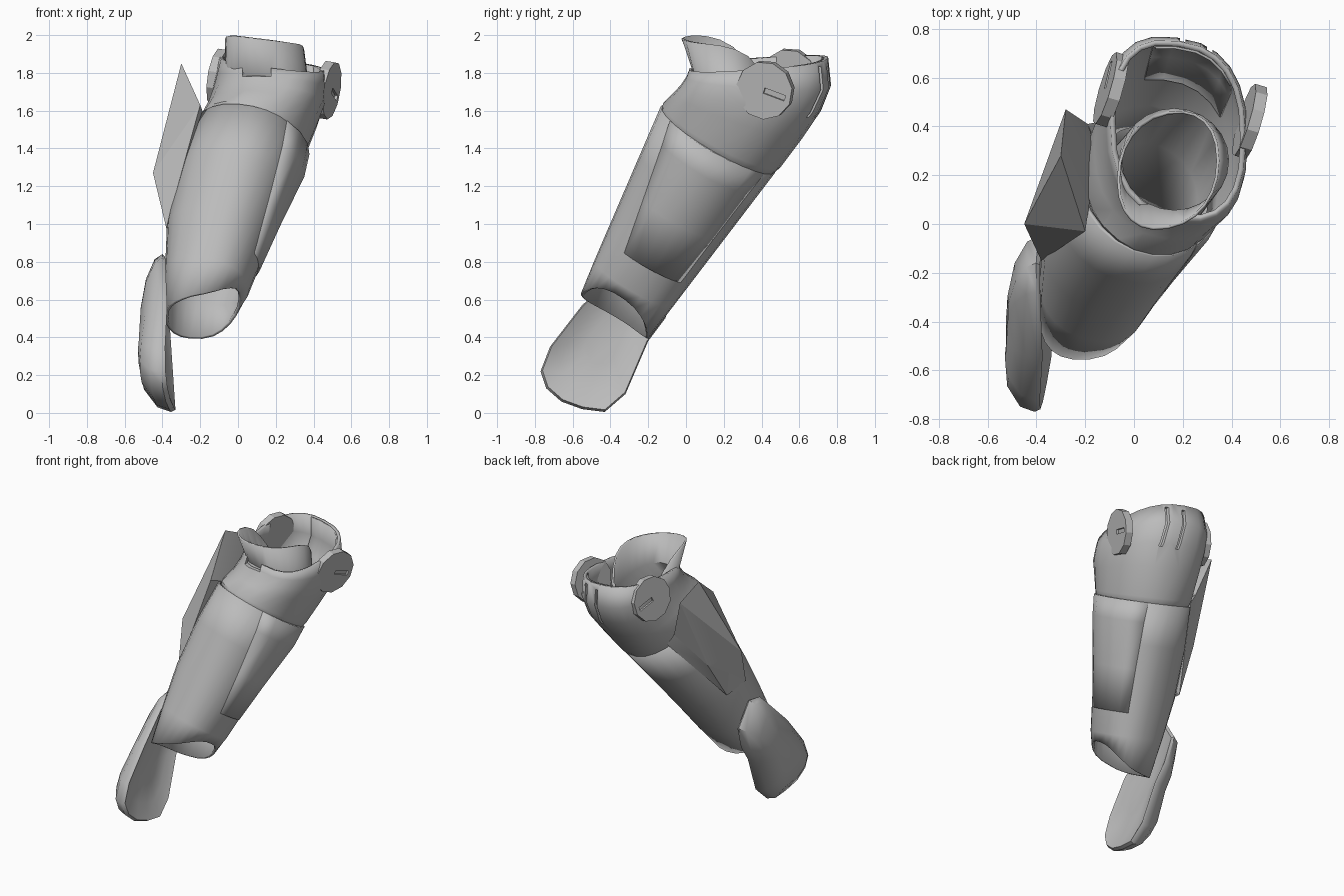
import bpy, bmesh
from math import cos, sin, pi, radians, copysign
from mathutils import Vector as V, Matrix

if "Cube" in bpy.data.objects:
    bpy.data.objects.remove(bpy.data.objects["Cube"])

grey = bpy.data.materials.new("plain grey")
grey.use_nodes = True
grey.diffuse_color = (0.5, 0.5, 0.5, 1)
grey.node_tree.nodes["Principled BSDF"].inputs["Base Color"].default_value = (0.5, 0.5, 0.5, 1)

# Forearm frame: X to the side, Y to the back, W along the arm
W = V((0.238, 0.49, 0.838)).normalized()
Y = V((0, 0.863, -0.505)).normalized()
X = Y.cross(W)
WRIST = V((-0.19, -0.385, 0.5))
LENGTH = 1.13
SIDES = 24
TURN = [2 * pi * i / SIDES for i in range(SIDES)]


def finish(name, bm, smooth=35):
    me = bpy.data.meshes.new(name)
    bm.to_mesh(me)
    bm.free()
    ob = bpy.data.objects.new(name, me)
    bpy.context.collection.objects.link(ob)
    me.materials.append(grey)
    bpy.ops.object.select_all(action='DESELECT')
    ob.select_set(True)
    bpy.context.view_layer.objects.active = ob
    if smooth:
        bpy.ops.object.shade_smooth_by_angle(angle=radians(smooth))
    return ob


def ring(center, ax, ay, power=1.0, angles=TURN):
    """Ellipse of points; a power under 1 makes it squarer."""
    def soft(v):
        return copysign(abs(v) ** power, v)
    return [V(center) + V(ax) * soft(cos(t)) + V(ay) * soft(sin(t)) for t in angles]


def loft(name, rings, closed=True, cap=False, smooth=35):
    bm = bmesh.new()
    rows = [[bm.verts.new(p) for p in r] for r in rings]
    n = len(rows[0])
    for a, b in zip(rows, rows[1:]):
        for i in range(n if closed else n - 1):
            j = (i + 1) % n
            bm.faces.new((a[i], a[j], b[j], b[i]))
    if cap:
        bm.faces.new(rows[0][::-1])
        bm.faces.new(rows[-1])
        bmesh.ops.recalc_face_normals(bm, faces=bm.faces)
    return finish(name, bm, smooth)


def apply_mod(ob, kind, **settings):
    mod = ob.modifiers.new(kind.lower(), kind)
    for key, value in settings.items():
        setattr(mod, key, value)
    bpy.context.view_layer.objects.active = ob
    bpy.ops.object.modifier_apply(modifier=mod.name)


def thicken(ob, t):
    apply_mod(ob, 'SOLIDIFY', thickness=t, offset=-1)


def cut(ob, matrix, size):
    bm = bmesh.new()
    bmesh.ops.create_cube(bm, size=1, matrix=matrix @ Matrix.Diagonal((*size, 1)))
    tool = finish("cutter", bm, 0)
    apply_mod(ob, 'BOOLEAN', operation='DIFFERENCE', object=tool, solver='EXACT')
    bpy.data.objects.remove(tool)


def frame(origin, x, y, z):
    m = Matrix((x, y, z)).transposed().to_4x4()
    m.translation = origin
    return m


def sleeve_ring(f, angles=TURN, power=1.0):
    return ring(WRIST + W * LENGTH * f, X * (0.175 + 0.115 * f),
                Y * (0.215 + 0.135 * f), power, angles)


# Forearm sleeve, swelling towards the fin side, wrist opening cut higher outside
rings = []
for f, swell, power in ((0, 0.02, 0.85), (0.2, 0.06, 0.92), (0.45, 0.09, 1),
                        (0.75, 0.075, 1), (1, 0.03, 1)):
    rings.append([p - X * swell * max(0, -cos(t)) ** 0.6
                  for p, t in zip(sleeve_ring(f, power=power), TURN)])
rings[0] = [p + W * (0.2 * ((1 + cos(t + 0.15)) / 2) ** 2 - 0.035)
            for p, t in zip(rings[0], TURN)]
thicken(loft("forearm_sleeve", rings), 0.018)

# Side panel, flush at its edges and bulging in the middle
STEPS = 6
rows = []
for f, bulge, first, last in ((0.34, 0.005, -0.5, 0.95), (0.6, 0.015, -0.65, 0.98),
                              (0.88, 0.035, -0.8, 1.02), (1, 0.015, -0.88, 1.05)):
    span = [first + (last - first) * i / STEPS for i in range(STEPS + 1)]
    rows.append([p + X * (0.004 + bulge * sin(pi * i / STEPS))
                 for i, p in enumerate(sleeve_ring(f, span))])
thicken(loft("side_panel", rows, closed=False), 0.03)

# Elbow cuff with bulging back shell
side = V((0.98, -0.13, -0.12))
cuff_spec = [
    (WRIST + W * 1.06, X * 0.27, Y * 0.325, 1),
    (V((0.08, 0.19, 1.47)), X * 0.295, V((0, 0.31, -0.17)), 0.95),
    (V((0.13, 0.28, 1.58)), side * 0.3, V((0, 0.34, -0.12)), 0.88),
    (V((0.162, 0.345, 1.67)), side * 0.303, V((0, 0.37, -0.07)), 0.82),
    (V((0.175, 0.385, 1.755)), side * 0.297, V((0, 0.38, -0.03)), 0.8),
    (V((0.18, 0.385, 1.85)), side * 0.283, V((0, 0.365, 0.025)), 0.8),
]
cuff = loft("elbow_cuff", [ring(*spec) for spec in cuff_spec])
thicken(cuff, 0.022)
cut(cuff, Matrix.Translation((0.1, 0.0, 1.83)), (0.15, 0.16, 0.1))
for x, y in ((0.2, 0.73), (0.31, 0.71)):
    cut(cuff, Matrix.Translation((x, y, 1.7)), (0.022, 0.25, 0.27))

# Backing strip that closes the shell slots from inside
back_arc = [0.6 + 0.25 * i for i in range(6)]
thicken(loft("slot_backing", [ring(c, ax * 0.925, ay * 0.935, p, back_arc)
                              for c, ax, ay, p in cuff_spec[2:]], closed=False), 0.01)

# Inner liner: a raised front flap that drops away at the back
rim = [p - V((0, 0, 0.4 * ((1 + sin(t)) / 2) ** 4 + 0.025 * cos(t)))
       for p, t in zip(ring((0.14, 0.22, 1.975), (0.21, 0.04, 0), (0, 0.24, 0), 0.9), TURN)]
liner = loft("inner_liner", [
    ring(WRIST + W * 0.6, X * 0.18, Y * 0.2),
    ring(WRIST + W * 1.04, X * 0.22, Y * 0.25),
    ring((0.165, 0.26, 1.66), (0.225, 0, -0.04), (0, 0.215, -0.12)),
    rim,
])
thicken(liner, 0.012)

# Elbow pivot discs with a slot on the outer face
for name, pos, sign in (("left_pivot", (0.475, 0.42, 1.71), 1),
                        ("right_pivot", (-0.095, 0.55, 1.775), -1)):
    n = V((0.945, -0.28, -0.15)).normalized()
    along = V((0, 0.95, -0.3))
    along = (along - n * along.dot(n)).normalized()
    m = frame(V(pos), along, n.cross(along), n)
    bm = bmesh.new()
    bmesh.ops.create_cone(bm, cap_ends=True, segments=11, radius1=0.155,
                          radius2=0.155, depth=0.05, matrix=m)
    disc = finish(name, bm, 0)
    cut(disc, m @ Matrix.Translation((0.06, 0, sign * 0.025)), (0.12, 0.03, 0.03))

# Pointed fin flaring from the sleeve, with a lower skirt blending into it
blade = [(-0.3, 0.28, 1.85), (-0.28, 0.47, 1.76), (-0.19, 0.41, 1.48),
         (-0.33, 0.22, 1.22), (-0.39, 0.06, 1.12), (-0.45, 0, 1.27),
         (-0.38, -0.15, 0.98), (-0.2, -0.03, 1.63), (-0.15, 0.3, 1.5)]
skirt = [(-0.19, 0.41, 1.48), (-0.33, 0.22, 1.22), (-0.39, 0.06, 1.12), (-0.38, -0.15, 0.98),
         (-0.14, 0.42, 1.4), (-0.36, 0.04, 0.94), (-0.1, 0.2, 1.4), (-0.2, 0, 1.1)]
for name, points in (("side_fin", blade), ("fin_skirt", skirt)):
    bm = bmesh.new()
    for p in points:
        bm.verts.new(p)
    bmesh.ops.convex_hull(bm, input=bm.verts)
    finish(name, bm, 20)

# Hand guard: a dished plate from one outline
outline = [(-0.77, 0.22), (-0.72, 0.35), (-0.55, 0.57), (-0.28, 0.82), (-0.16, 0.84),
           (-0.05, 0.67), (-0.11, 0.5), (-0.2, 0.38), (-0.32, 0.1), (-0.43, 0.005),
           (-0.55, 0.02), (-0.66, 0.06), (-0.74, 0.13)]


def guard_ring(scale, depth):
    pts = []
    for y, z in outline:
        y2, z2 = -0.42 + (y + 0.42) * scale, 0.4 + (z - 0.4) * scale
        curl = 0.15 * max(0, -0.5 - y2)
        pts.append(V((-0.325 - 0.07 * z2 - curl - depth * (1 - 0.5 * z2), y2, z2)))
    return pts


loft("hand_guard", [guard_ring(s, d) for s, d in (
    (0.35, 0.07), (0.7, 0.05), (0.97, 0.005), (1, 0.03), (0.94, 0.1), (0.7, 0.175),
    (0.35, 0.21))], cap=True, smooth=40)
